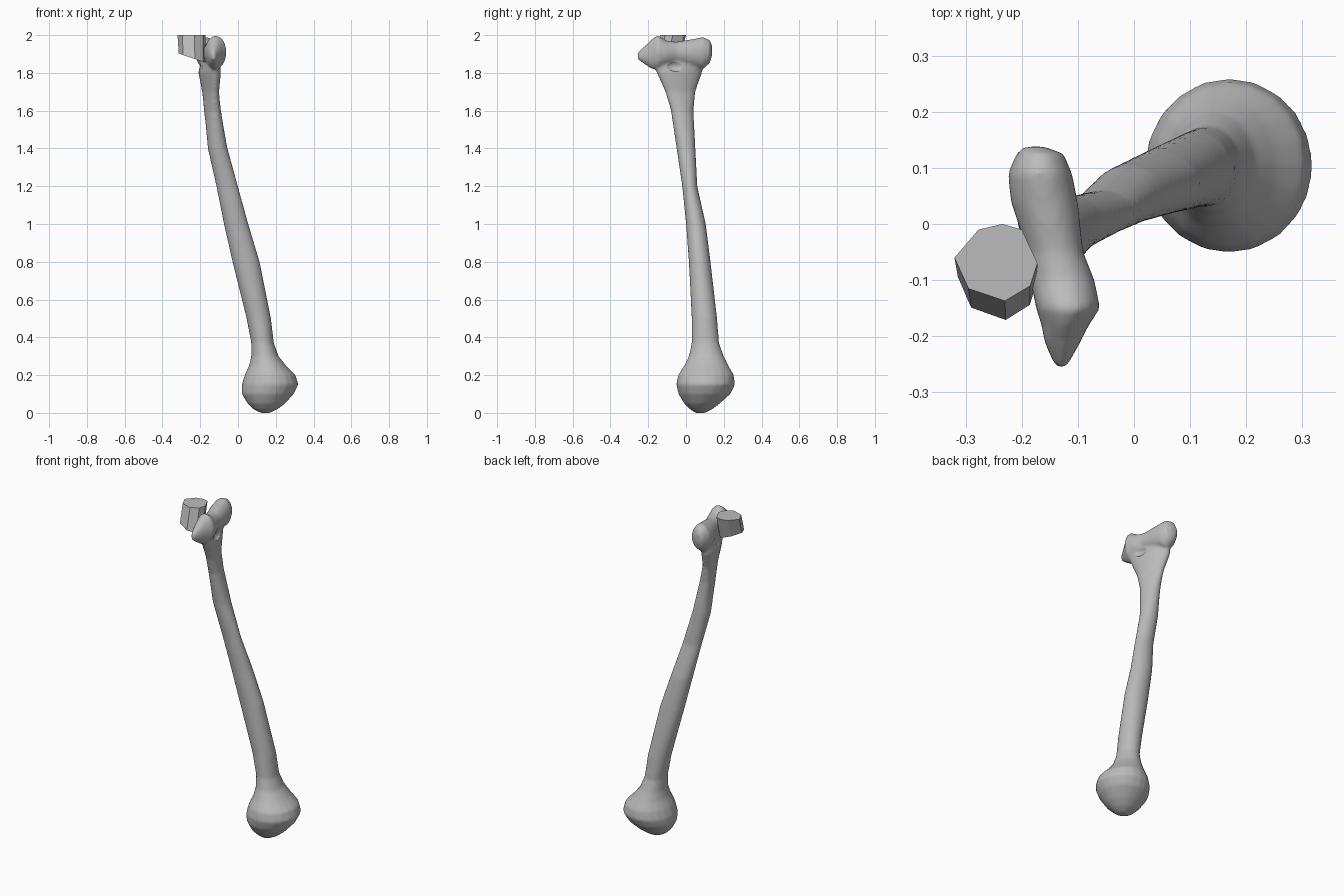
import bpy
import bmesh
import math
from mathutils import Vector

if "Cube" in bpy.data.objects:
    bpy.data.objects.remove(bpy.data.objects["Cube"], do_unlink=True)

SIDES = 20


def make_material(name, rgb):
    mat = bpy.data.materials.new(name)
    mat.use_nodes = True
    mat.diffuse_color = (*rgb, 1)
    mat.node_tree.nodes["Principled BSDF"].inputs["Base Color"].default_value = (*rgb, 1)
    return mat


def finish(bm, name, mat):
    bmesh.ops.recalc_face_normals(bm, faces=bm.faces)
    mesh = bpy.data.meshes.new(name)
    bm.to_mesh(mesh)
    bm.free()
    mesh.materials.append(mat)
    obj = bpy.data.objects.new(name, mesh)
    bpy.context.collection.objects.link(obj)
    return obj


def skin(bm, rings):
    """Bridge successive closed rings of points and cap both ends."""
    loops = [[bm.verts.new(p) for p in ring] for ring in rings]
    for a, b in zip(loops, loops[1:]):
        for i in range(len(a)):
            j = (i + 1) % len(a)
            bm.faces.new((a[i], a[j], b[j], b[i]))
    bm.faces.new(loops[0])
    bm.faces.new(loops[-1])


def ellipse(u0, u1, v0, v1, shear=0):
    """Points of an ellipse filling the given extents, leaning u against v."""
    ru, rv = (u1 - u0) / 2, (v1 - v0) / 2
    lean = min(shear * rv, ru * 0.7)
    ru = math.sqrt(ru * ru - lean * lean)
    for i in range(SIDES):
        a = math.tau * i / SIDES
        c, s = math.cos(a), math.sin(a)
        yield (u0 + u1) / 2 + ru * c - lean * s, (v0 + v1) / 2 + rv * s


bone = make_material("bone grey", (0.5, 0.5, 0.5))

# Shaft with rounded head: height, then x and y extents
SHAFT = [
    (0, .12, .17, .05, .10), (.02, .08, .21, .02, .14),
    (.05, .05, .25, -.01, .18), (.1, .02, .295, -.04, .235),
    (.15, .02, .32, -.052, .26), (.2, .035, .305, -.042, .253),
    (.25, .058, .255, -.01, .225), (.3, .07, .215, .015, .2),
    (.37, .07, .19, .03, .175), (.5, .045, .175, .03, .165),
    (.8, -.03, .115, .015, .13), (1, -.075, .055, 0, .105),
    (1.2, -.115, 0, -.02, .06), (1.4, -.16, -.055, -.05, .05),
    (1.6, -.18, -.09, -.08, .04), (1.7, -.19, -.1, -.11, .05),
    (1.8, -.21, -.09, -.155, .085), (1.9, -.19, -.1, -.2, .11),
]
# Joint bar with side knob: y, then x and z extents
BAR = [
    (.138, -.195, -.16, 1.89, 1.945), (.125, -.21, -.125, 1.85, 1.975),
    (.09, -.225, -.11, 1.82, 1.99), (.04, -.22, -.1, 1.83, 1.98),
    (-.05, -.19, -.09, 1.85, 1.965), (-.1, -.185, -.07, 1.84, 1.97),
    (-.15, -.175, -.06, 1.82, 2), (-.18, -.165, -.08, 1.82, 1.98),
    (-.21, -.16, -.095, 1.84, 1.95), (-.255, -.14, -.12, 1.87, 1.91),
]

bm = bmesh.new()
skin(bm, [[(x, y, z) for x, y in
           ellipse(*ext, shear=max(0, min(.27, z - 1.4)))]
          for z, *ext in SHAFT])
skin(bm, [[(x, y, z) for x, z in ellipse(*ext)] for y, *ext in BAR])
long_bone = finish(bm, "long_bone", bone)

# Shallow hollows on both flat sides just before the joint
bm = bmesh.new()
for x, y, r in ((-.085, -.05, .03), (-.215, -.04, .025)):
    made = bmesh.ops.create_icosphere(bm, subdivisions=3, radius=r)["verts"]
    for v in made:
        v.co = Vector((x + v.co.x, y + v.co.y * 1.8, 1.835 + v.co.z))
hollows = finish(bm, "hollow_cutter", bone)
hollows.hide_render = True
hollows.hide_viewport = True

# Fuse shaft, joint and hollows into one skin
blend = long_bone.modifiers.new("fuse", "REMESH")
blend.mode = "VOXEL"
blend.voxel_size = 0.009
blend.use_smooth_shade = True
cut = long_bone.modifiers.new("hollows", "BOOLEAN")
cut.operation = "DIFFERENCE"
cut.object = hollows
soften = long_bone.modifiers.new("soften", "SMOOTH")
soften.factor = 0.5
soften.iterations = 4

# Faceted block beside the joint, with a slanted underside
bm = bmesh.new()
rim = [(-.32, -.06), (-.277, -.01), (-.235, 0), (-.2, -.01),
       (-.172, -.07), (-.185, -.11), (-.23, -.137), (-.295, -.115)]
skin(bm, [[(x, y, 2) for x, y in rim],
          [(x * .95 - .01, y - .034, 1.8 - x * .32) for x, y in rim]])
finish(bm, "joint_block", bone)
